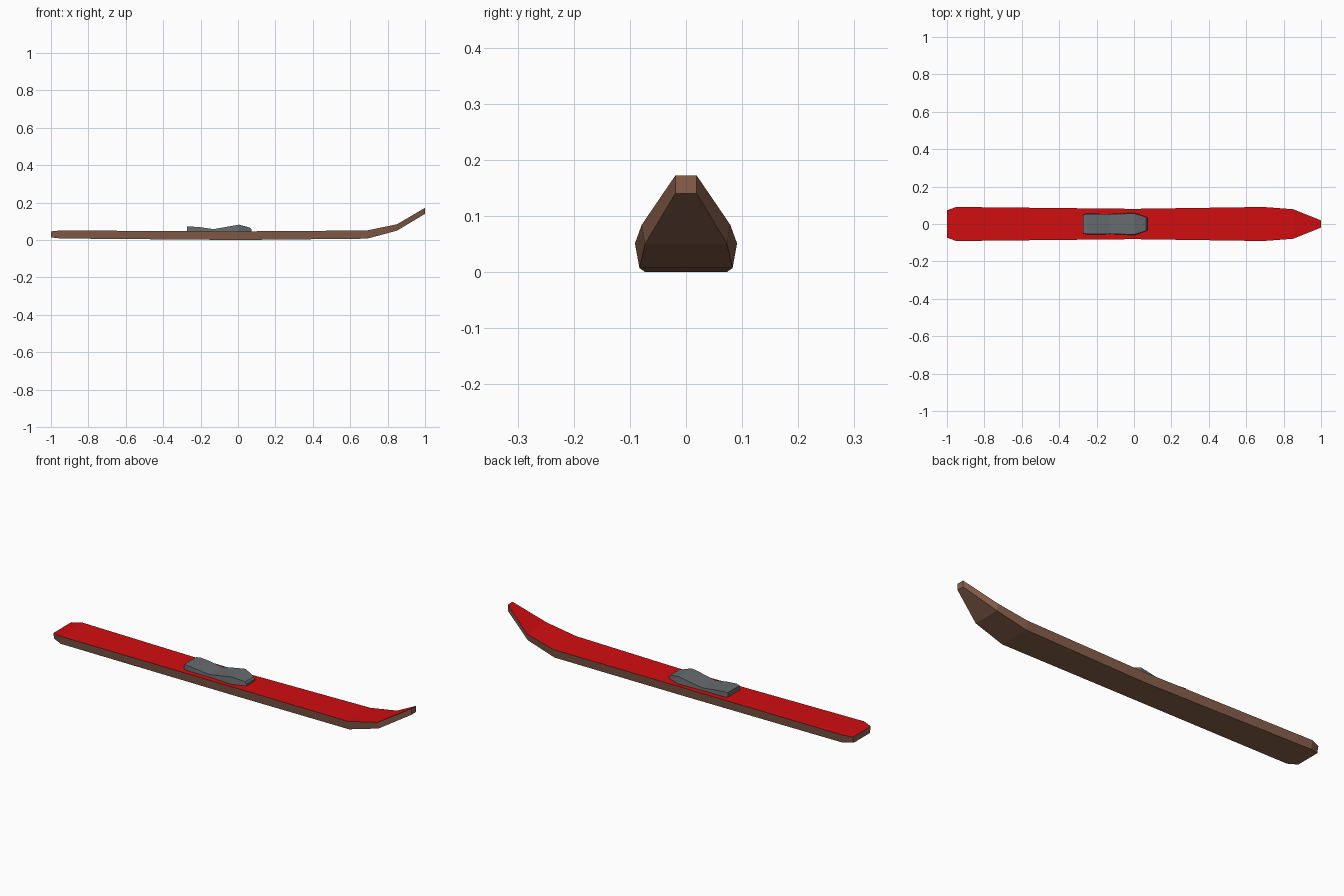
import bpy
import bmesh

cube = bpy.data.objects.get("Cube")
if cube:
    bpy.data.objects.remove(cube, do_unlink=True)


def material(name, rgb):
    mat = bpy.data.materials.new(name)
    mat.use_nodes = True
    colour = (*rgb, 1)
    mat.diffuse_color = colour
    mat.node_tree.nodes["Principled BSDF"].inputs["Base Color"].default_value = colour
    return mat


def loft(name, stations, materials):
    """Skin stations of (x, bottom half width, top half width, bottom z, top z)."""
    bm = bmesh.new()
    rings = [[bm.verts.new(p) for p in ((x, -wb, zb), (x, wb, zb), (x, wt, zt), (x, -wt, zt))]
             for x, wb, wt, zb, zt in stations]
    for a, b in zip(rings, rings[1:]):
        for i in range(4):
            j = (i + 1) % 4
            face = bm.faces.new((a[i], a[j], b[j], b[i]))
            if i == 2:  # upper deck takes the last colour
                face.material_index = len(materials) - 1
    bm.faces.new(rings[0])
    bm.faces.new(rings[-1])
    bmesh.ops.recalc_face_normals(bm, faces=bm.faces)
    mesh = bpy.data.meshes.new(name)
    bm.to_mesh(mesh)
    bm.free()
    for mat in materials:
        mesh.materials.append(mat)
    obj = bpy.data.objects.new(name, mesh)
    bpy.context.collection.objects.link(obj)
    return obj


wood = material("brown wood", (0.25, 0.117, 0.072))
red = material("red paint", (0.64, 0.004, 0.005))
grey = material("grey binding", (0.135, 0.147, 0.155))

# Ski board: cut tail, narrow waist, upturned tip
loft("ski_board", [
    (-1.0, 0.065, 0.073, 0.014, 0.046),
    (-0.95, 0.083, 0.091, 0.008, 0.051),
    (0.0, 0.073, 0.081, 0.0, 0.046),
    (0.69, 0.083, 0.091, 0.007, 0.051),
    (0.85, 0.073, 0.079, 0.05, 0.084),
    (1.0, 0.019, 0.019, 0.14, 0.172),
], [wood, red])

# Boot binding: raised heel, dipped middle, raised and tapered toe
loft("boot_binding", [
    (-0.272, 0.05, 0.048, 0.04, 0.071),
    (-0.25, 0.056, 0.054, 0.04, 0.072),
    (-0.2, 0.056, 0.054, 0.04, 0.068),
    (-0.13, 0.055, 0.052, 0.04, 0.058),
    (-0.04, 0.058, 0.055, 0.04, 0.074),
    (0.005, 0.06, 0.055, 0.04, 0.082),
    (0.065, 0.038, 0.036, 0.04, 0.066),
    (0.073, 0.036, 0.034, 0.04, 0.056),
], [grey])
